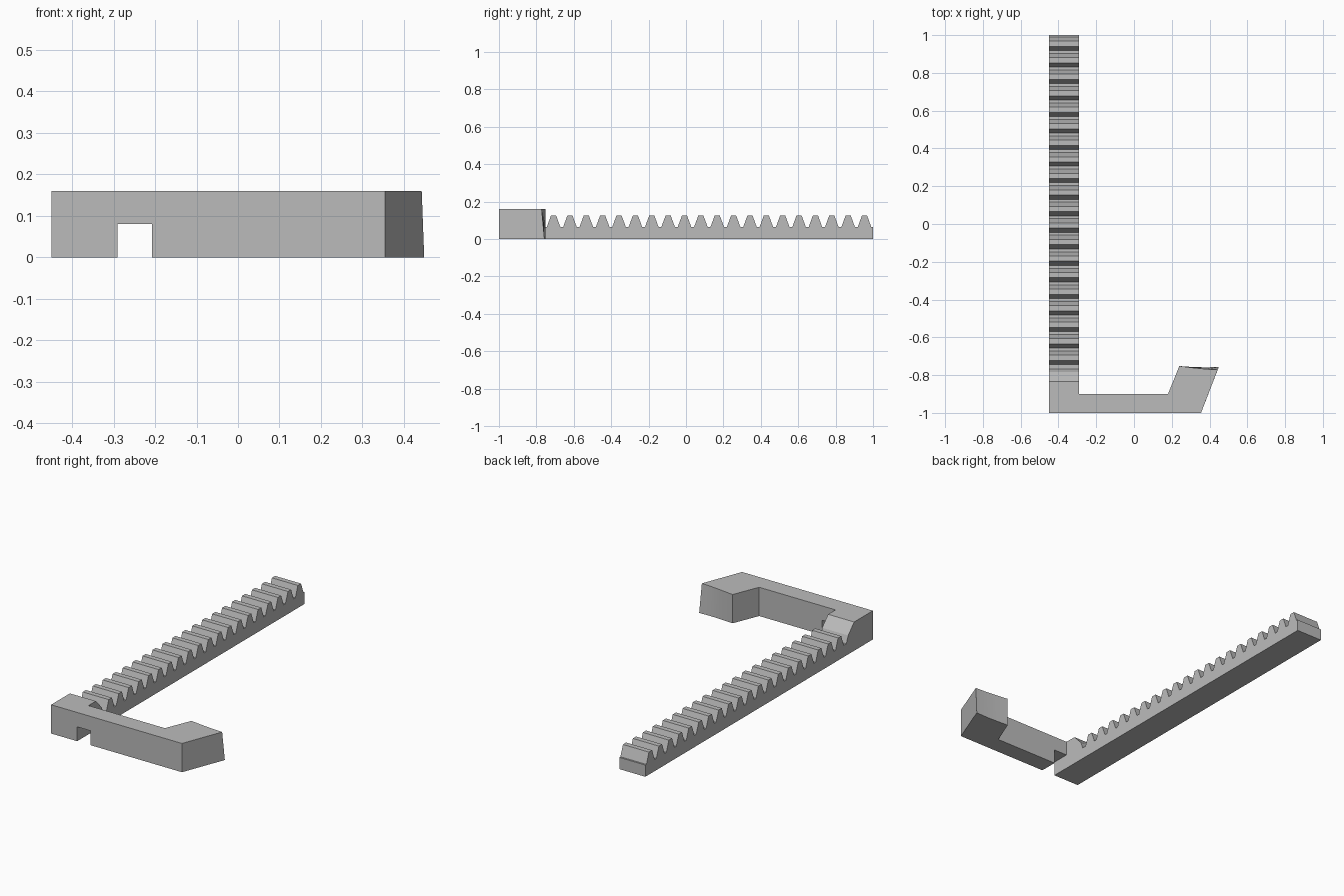
import bpy
import bmesh

if "Cube" in bpy.data.objects:
    bpy.data.objects.remove(bpy.data.objects["Cube"], do_unlink=True)

GREY = (0.5, 0.5, 0.5, 1.0)
mat = bpy.data.materials.new("plain grey")
mat.use_nodes = True
mat.diffuse_color = GREY
mat.node_tree.nodes["Principled BSDF"].inputs["Base Color"].default_value = GREY


def loft(name, loop_a, loop_b):
    """Closed solid between two matching outlines."""
    bm = bmesh.new()
    a = [bm.verts.new(p) for p in loop_a]
    b = [bm.verts.new(p) for p in loop_b]
    bm.faces.new(a)
    bm.faces.new(b)
    n = len(a)
    for i in range(n):
        j = (i + 1) % n
        bm.faces.new((a[i], a[j], b[j], b[i]))
    bmesh.ops.recalc_face_normals(bm, faces=bm.faces)
    mesh = bpy.data.meshes.new(name)
    bm.to_mesh(mesh)
    bm.free()
    mesh.materials.append(mat)
    obj = bpy.data.objects.new(name, mesh)
    bpy.context.collection.objects.link(obj)
    return obj


HEIGHT = 0.16
LEFT, INNER = -0.45, -0.29
ROOT, TIP = 0.065, 0.125
TEETH, FIRST, PITCH = 20, -0.708, 0.0875

# Toothed rack with the raised corner block at its front end
profile = [(-1, 0), (-1, HEIGHT), (-0.835, HEIGHT), (-0.783, 0.105), (-0.767, ROOT)]
for i in range(TEETH):
    c = FIRST + i * PITCH
    profile += [(c - 0.036, ROOT), (c - 0.014, TIP), (c + 0.014, TIP), (c + 0.036, ROOT)]
profile += [(1, ROOT), (1, 0)]
loft("toothed_rack",
     [(LEFT, y, z) for y, z in profile],
     [(INNER, y, z) for y, z in profile])

# Arm with the angled hook, whose end face is slightly hollow and twisted
base = [(INNER, -1), (0.355, -1)]
back = [(0.24, -0.752), (0.18, -0.9), (INNER, -0.9)]
end_low = [(0.449, -0.757), (0.38, -0.759), (0.31, -0.757)]
end_high = [(0.443, -0.772), (0.38, -0.768), (0.31, -0.761)]
arm = loft("hooked_arm",
           [(x, y, 0) for x, y in base + end_low + back],
           [(x, y, HEIGHT) for x, y in base + end_high + back])

# Notch under the arm beside the rack
low, high = (-0.1, 0.08)
plan = [(INNER - 0.05, -1.1), (-0.207, -1.1), (-0.207, -0.8), (INNER - 0.05, -0.8)]
cutter = loft("notch_cutter",
              [(x, y, low) for x, y in plan],
              [(x, y, high) for x, y in plan])
cut = arm.modifiers.new("notch", 'BOOLEAN')
cut.operation = 'DIFFERENCE'
cut.solver = 'EXACT'
cut.object = cutter
bpy.context.view_layer.objects.active = arm
arm.select_set(True)
bpy.ops.object.modifier_apply(modifier=cut.name)
bpy.data.objects.remove(cutter, do_unlink=True)
bpy.ops.object.shade_smooth_by_angle()
